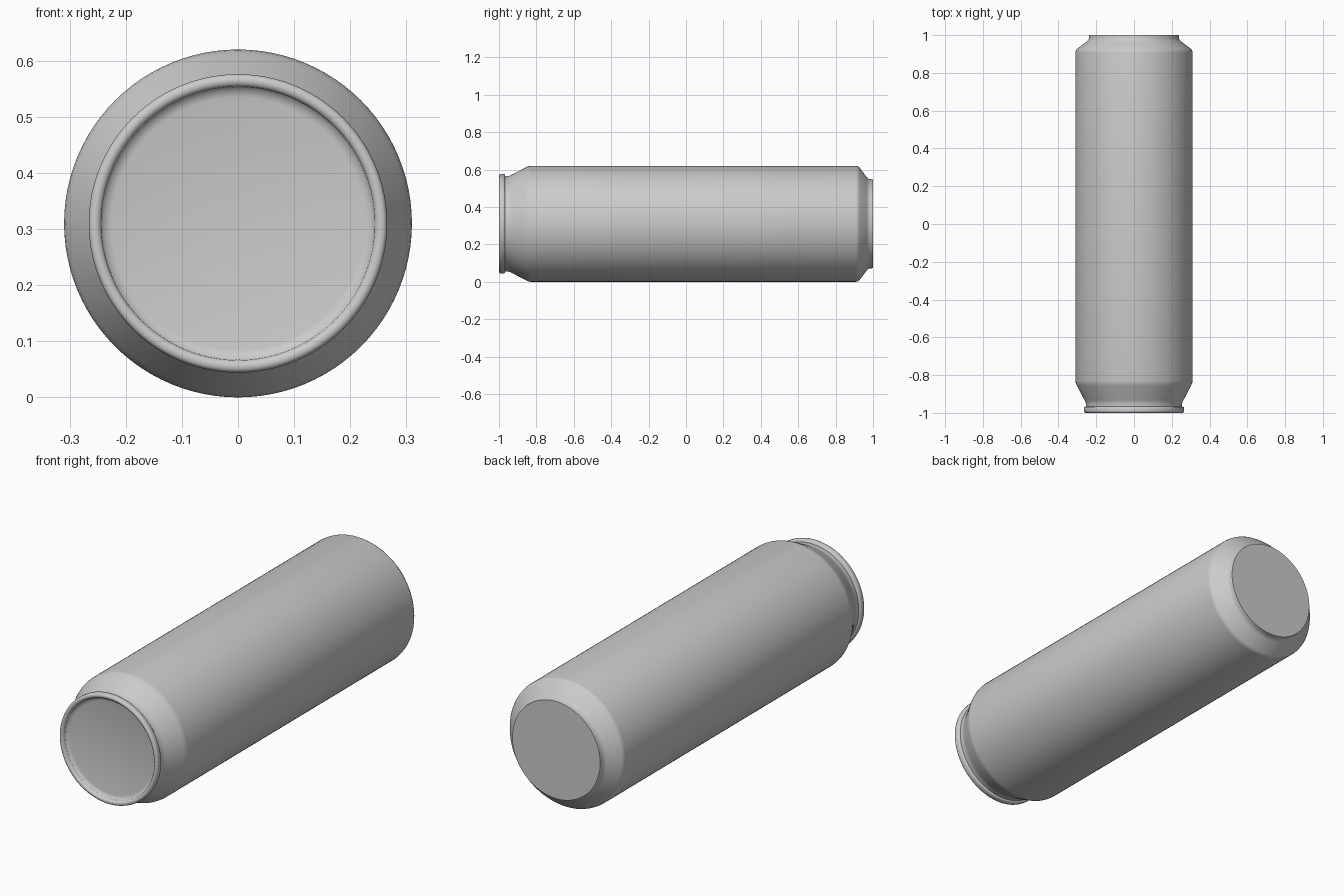
import bpy, bmesh, math

SEGMENTS = 96
RADIUS = 0.31

old = bpy.data.objects.get("Cube")
if old:
    bpy.data.objects.remove(old)


def lathe(name, profile):
    """Revolve (radius, y) points, listed front to back, about the long axis."""
    bm = bmesh.new()
    rings = []
    for r, y in profile:
        if r == 0:
            rings.append([bm.verts.new((0, y, RADIUS))] * SEGMENTS)
            continue
        ring = []
        for k in range(SEGMENTS):
            t = math.tau * k / SEGMENTS
            ring.append(bm.verts.new((r * math.cos(t), y, RADIUS + r * math.sin(t))))
        rings.append(ring)
    for a, b in zip(rings, rings[1:]):
        for k in range(SEGMENTS):
            n = (k + 1) % SEGMENTS
            corners = dict.fromkeys((a[k], b[k], b[n], a[n]))
            bm.faces.new(list(corners))
    mesh = bpy.data.meshes.new(name)
    bm.to_mesh(mesh)
    bm.free()
    obj = bpy.data.objects.new(name, mesh)
    bpy.context.collection.objects.link(obj)
    bpy.ops.object.select_all(action='DESELECT')
    obj.select_set(True)
    bpy.context.view_layer.objects.active = obj
    bpy.ops.object.shade_smooth_by_angle(angle=math.radians(40))
    return obj


# Recessed lid
lathe("lid", [(0, -0.975), (0.225, -0.975), (0.237, -0.978), (0.243, -0.985)])

# Rolled rim around the lid
lathe("rim", [(0.243, -0.985), (0.244, -0.993), (0.248, -0.998), (0.254, -1.0),
              (0.26, -0.999), (0.264, -0.996), (0.266, -0.99), (0.266, -0.973),
              (0.263, -0.969), (0.255, -0.967)])

# Neck, front shoulder, straight wall and rear taper
lathe("can_body", [(0.255, -0.967), (0.255, -0.95), (0.259, -0.938), (0.266, -0.925),
                   (0.302, -0.856), (0.308, -0.843), (RADIUS, -0.83),
                   (RADIUS, 0.908), (0.308, 0.918), (0.302, 0.927), (0.25, 0.966),
                   (0.242, 0.974), (0.239, 0.982), (0.237, 1.0)])

# Flat base
lathe("base", [(0.237, 1.0), (0, 1.0)])
